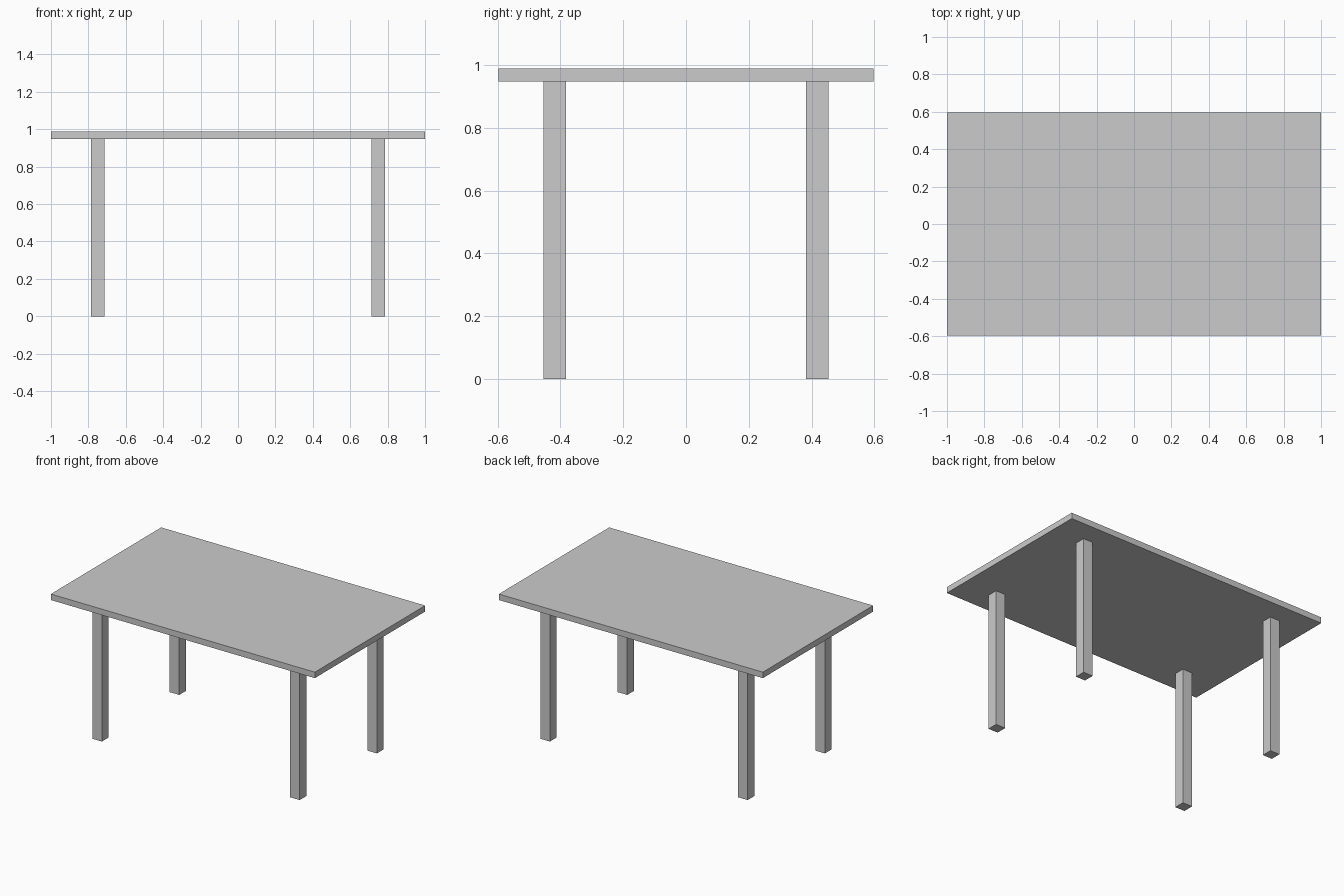
import bpy

if "Cube" in bpy.data.objects:
    bpy.data.objects.remove(bpy.data.objects["Cube"])

LEG_TOP = 0.947
TOP = 0.988


def box(name, centre, size):
    bpy.ops.mesh.primitive_cube_add(size=1, location=centre)
    ob = bpy.context.object
    ob.name = name
    ob.scale = size
    bpy.ops.object.transform_apply(location=False, rotation=False, scale=True)
    return ob


# Tabletop slab
box("tabletop", (0, 0, (LEG_TOP + TOP) / 2), (2.0, 1.194, TOP - LEG_TOP))

# Four square legs, inset from the corners
for side, sx in (("left", -1), ("right", 1)):
    for end, sy in (("front", -1), ("back", 1)):
        box(f"{end}_{side}_leg", (sx * 0.749, sy * 0.418, LEG_TOP / 2),
            (0.072, 0.072, LEG_TOP))
